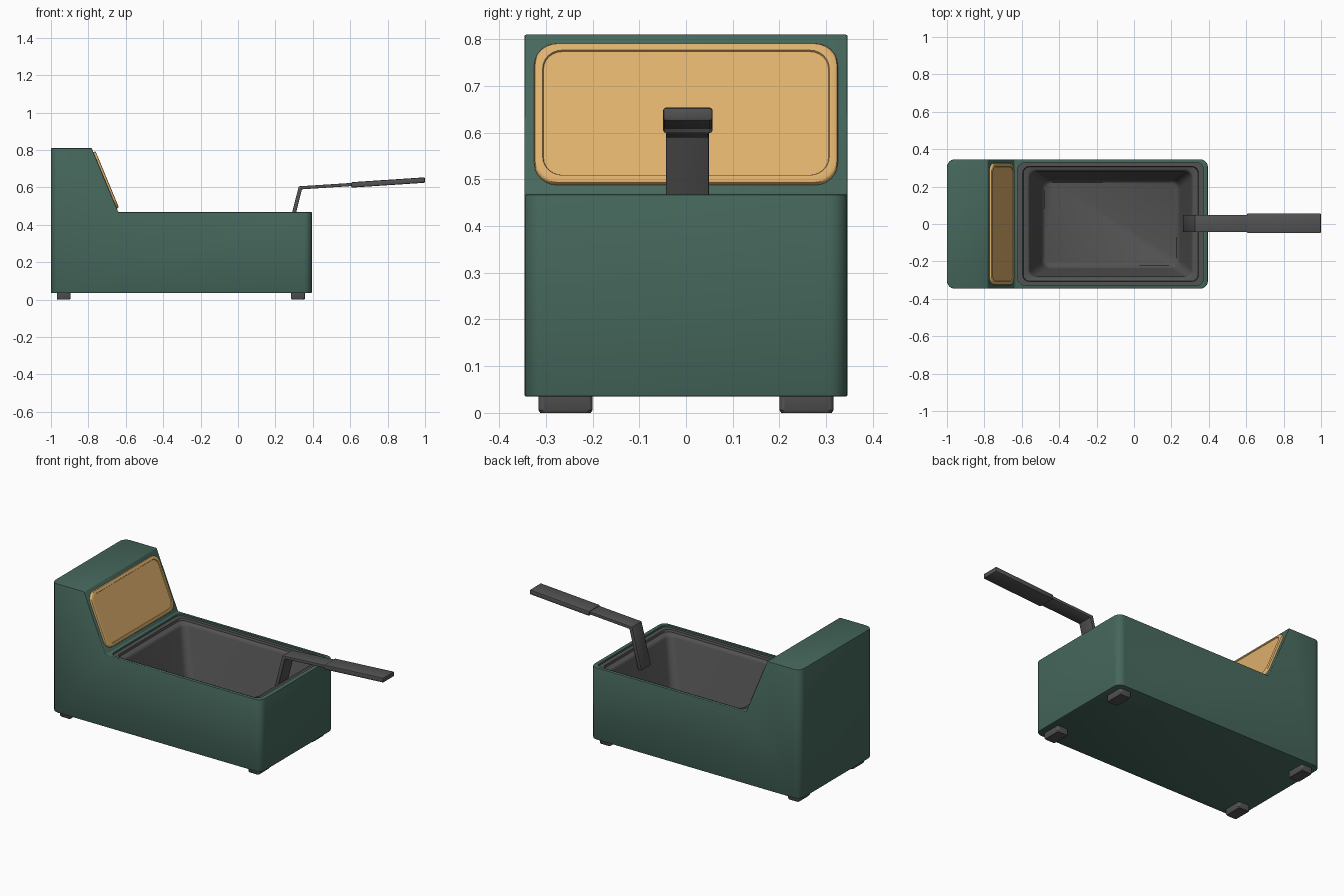
import bpy, bmesh, math
from mathutils import Matrix, Vector

if "Cube" in bpy.data.objects:
    bpy.data.objects.remove(bpy.data.objects["Cube"])


def material(name, rgb):
    m = bpy.data.materials.new(name)
    m.diffuse_color = (*rgb, 1)
    m.use_nodes = True
    m.node_tree.nodes["Principled BSDF"].inputs["Base Color"].default_value = m.diffuse_color
    return m


GREEN = material("dark green", (0.060, 0.135, 0.105))
GREY = material("dark grey", (0.085, 0.085, 0.085))
TAN = material("tan", (0.74, 0.44, 0.155))


def finish(name, bm, mat):
    me = bpy.data.meshes.new(name)
    bm.to_mesh(me)
    bm.free()
    ob = bpy.data.objects.new(name, me)
    bpy.context.collection.objects.link(ob)
    if mat:
        me.materials.append(mat)
    return ob


def smooth(ob):
    bpy.ops.object.select_all(action='DESELECT')
    ob.select_set(True)
    bpy.context.view_layer.objects.active = ob
    bpy.ops.object.shade_smooth_by_angle(angle=math.radians(35))


def rounded_rect(hx, hy, r, z, seg=6):
    pts = []
    for k, (sx, sy) in enumerate([(1, 1), (-1, 1), (-1, -1), (1, -1)]):
        for i in range(seg + 1):
            a = math.pi / 2 * (k + i / seg)
            pts.append((sx * (hx - r) + r * math.cos(a), sy * (hy - r) + r * math.sin(a), z))
    return pts


def loft(name, rings, mat, matrix, closed=True):
    """Skin rounded rectangles (half x, half y, radius, z), last one capped."""
    bm = bmesh.new()
    loops = [[bm.verts.new(p) for p in rounded_rect(*r)] for r in rings]
    n = len(loops[0])
    for a, b in zip(loops, loops[1:]):
        for i in range(n):
            j = (i + 1) % n
            bm.faces.new((a[i], a[j], b[j], b[i]))
    bm.faces.new(loops[-1])
    if closed:
        bm.faces.new(loops[0][::-1])
    bm.transform(matrix)
    return finish(name, bm, mat)


def prism(name, pts, yc, hy, mat, edge, corner=0, corner_x=()):
    """Extrude an x-z profile along y, rounding chosen upright corners and all edges."""
    bm = bmesh.new()
    f = bm.faces.new([bm.verts.new((x, yc - hy, z)) for x, z in pts])
    new = bmesh.ops.extrude_face_region(bm, geom=[f])["geom"]
    bmesh.ops.translate(bm, vec=(0, 2 * hy, 0), verts=[g for g in new if isinstance(g, bmesh.types.BMVert)])
    bmesh.ops.recalc_face_normals(bm, faces=bm.faces)
    if corner:
        up = [e for e in bm.edges
              if all(min(abs(v.co.x - c) for c in corner_x) < 1e-4 for v in e.verts)
              and abs(e.verts[0].co.z - e.verts[1].co.z) > 0.1]
        bmesh.ops.bevel(bm, geom=up, offset=corner, segments=6, profile=0.5, affect='EDGES')
    sharp = [e for e in bm.edges if e.calc_face_angle(0) > 0.35]
    bmesh.ops.bevel(bm, geom=sharp, offset=edge, segments=2, profile=0.5, affect='EDGES')
    return finish(name, bm, mat)


# Housing with raised rear tower
body = prism("housing", [(-1, .035), (.395, .035), (.395, .468), (-.64, .468), (-.782, .81), (-1, .81)],
             0, .346, GREEN, .004, .042, (-1, .395))

# Opening for the pan
PAN = Matrix.Translation((-.125, 0, 0))
cutter = loft("pan_cutter", [(.495, .328, .035, .06), (.495, .328, .035, .6)], None, PAN)
cutter.hide_render = True
mod = body.modifiers.new("opening", 'BOOLEAN')
mod.object = cutter
mod.operation = 'DIFFERENCE'
mod.solver = 'EXACT'
bpy.context.view_layer.objects.active = body
bpy.ops.object.modifier_apply(modifier=mod.name)
bpy.data.objects.remove(cutter)
smooth(body)

# Pan with stepped rim, tapered walls and flat floor
smooth(loft("pan", [
    (.495, .328, .035, .44), (.495, .328, .035, .458), (.470, .308, .035, .458), (.467, .305, .035, .445),
    (.442, .291, .04, .443), (.436, .286, .04, .438), (.432, .282, .04, .428),
    (.370, .238, .045, .12), (.364, .232, .045, .104), (.353, .222, .045, .095)], GREY, PAN, closed=False))

# Sloped control panel
up = Vector((-.142, 0, .342)).normalized()
side = Vector((0, -1, 0))
out = up.cross(side)
frame = Matrix((up, side, out)).transposed().to_4x4()
frame.translation = (-.711, 0, .638)
smooth(loft("control_panel", [
    (.163, .325, .05, -.01), (.163, .325, .05, .007), (.161, .323, .049, .011), (.157, .319, .046, .013),
    (.145, .307, .042, .013), (.143, .305, .04, .009)], TAN, frame))

# Feet
for x, end in ((-.932, "rear"), (.321, "front")):
    for y, s in ((-.258, "right"), (.258, "left")):
        smooth(loft(f"{end}_{s}_foot", [
            (.033, .054, .01, 0), (.037, .058, .012, .006), (.037, .058, .012, .045)],
            GREY, Matrix.Translation((x, y, 0))))

# Bent handle strip and thicker grip
smooth(prism("handle_strip", [(.262, .36), (.284, .36), (.342, .590), (.62, .608), (.62, .625), (.325, .606)],
             .003, .046, GREY, .002))
smooth(prism("handle_grip", [(.605, .599), (1, .625), (1, .654), (.605, .628)],
             .004, .053, GREY, .006))
